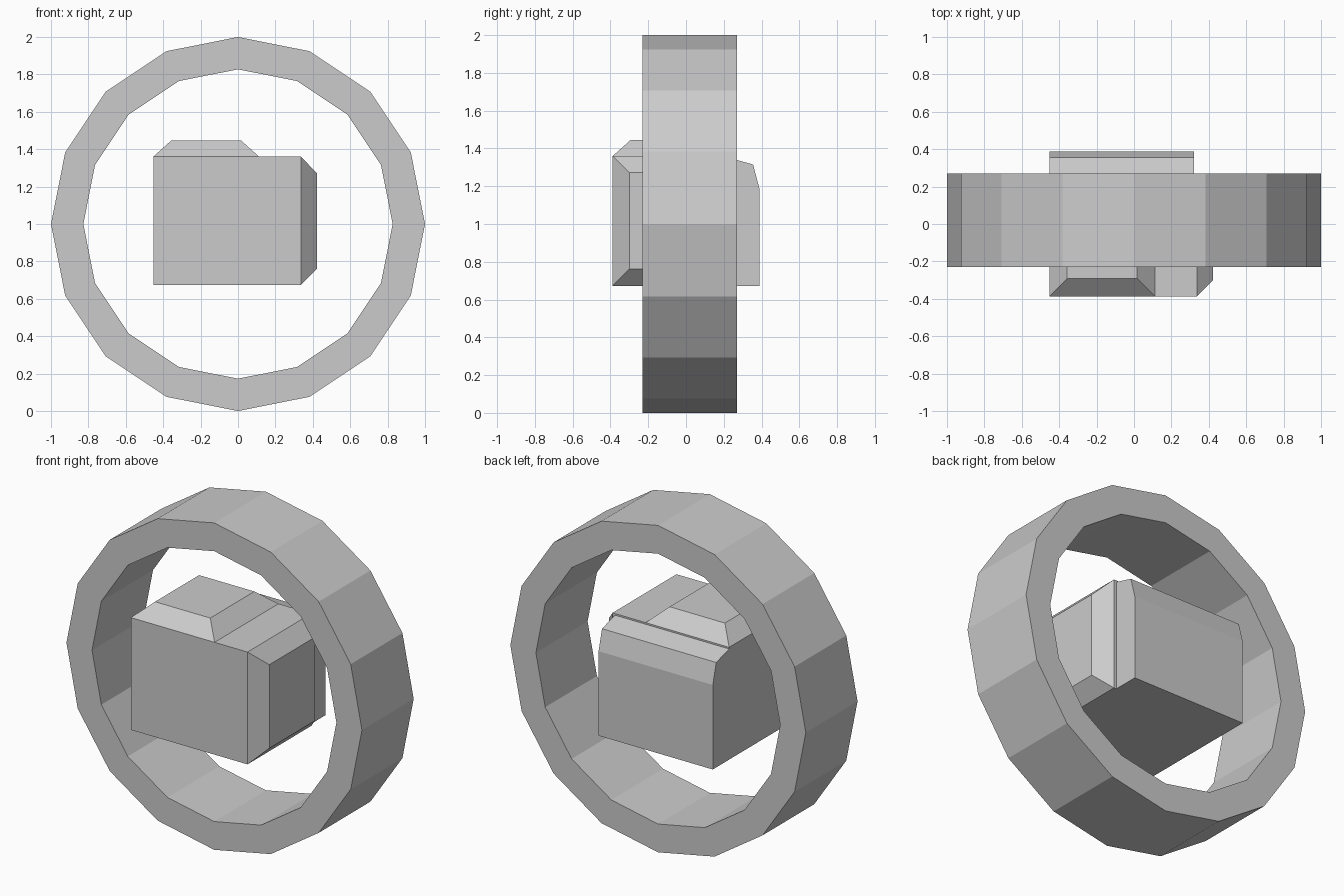
import bpy, bmesh
from math import sin, cos, pi

if "Cube" in bpy.data.objects:
    bpy.data.objects.remove(bpy.data.objects["Cube"])


def loft(name, loops, closed=False):
    """Bridge equal-length point loops with quads; cap the ends, or close back to the first loop."""
    bm = bmesh.new()
    rows = [[bm.verts.new(p) for p in loop] for loop in loops]
    n = len(rows[0])
    pairs = list(zip(rows, rows[1:]))
    if closed:
        pairs.append((rows[-1], rows[0]))
    else:
        bm.faces.new(rows[0])
        bm.faces.new(rows[-1])
    for a, b in pairs:
        for i in range(n):
            j = (i + 1) % n
            bm.faces.new((a[i], a[j], b[j], b[i]))
    bmesh.ops.recalc_face_normals(bm, faces=bm.faces)
    mesh = bpy.data.meshes.new(name)
    bm.to_mesh(mesh)
    bm.free()
    obj = bpy.data.objects.new(name, mesh)
    bpy.context.collection.objects.link(obj)
    return obj


def rect(a0, a1, b0, b1):
    return [(a0, b0), (a1, b0), (a1, b1), (a0, b1)]


def circle(radius, y, sides=16):
    return [(radius * cos(2 * pi * i / sides), y, 1 + radius * sin(2 * pi * i / sides))
            for i in range(sides)]


# Main dimensions
LEFT, RIGHT, BOTTOM, TOP = -0.453, 0.336, 0.673, 1.36
FRONT, MID, BACK = -0.388, 0.23, 0.388
RAISE, INSET = 0.086, 0.088

# Outer ring
RING_FRONT, RING_BACK = -0.23, 0.27
loft("outer_ring", [circle(1.0, RING_FRONT), circle(1.0, RING_BACK),
                    circle(0.827, RING_BACK), circle(0.827, RING_FRONT)], closed=True)

# Front housing block
loft("front_housing", [[(x, y, z) for x, z in rect(LEFT, RIGHT, BOTTOM, TOP)]
                       for y in (FRONT, MID)])

# Rear housing with its rounded upper edge
profile = [(MID, BOTTOM), (BACK, BOTTOM), (BACK, 1.19), (0.355, 1.315), (MID, 1.35)]
loft("rear_housing", [[(x, y, z) for y, z in profile] for x in (LEFT, 0.32)])

# Bevelled top panel
loft("top_panel", [[(x, y, z) for x, y in rect(LEFT + d, 0.113 - d, FRONT + d, MID - d)]
                   for d, z in ((0, TOP), (0.096, TOP + RAISE))])

# Bevelled side panel
loft("side_panel", [[(x, y, z) for y, z in rect(FRONT + d, MID - d, BOTTOM + d, TOP - d)]
                    for d, x in ((0, RIGHT), (INSET, RIGHT + RAISE))])
